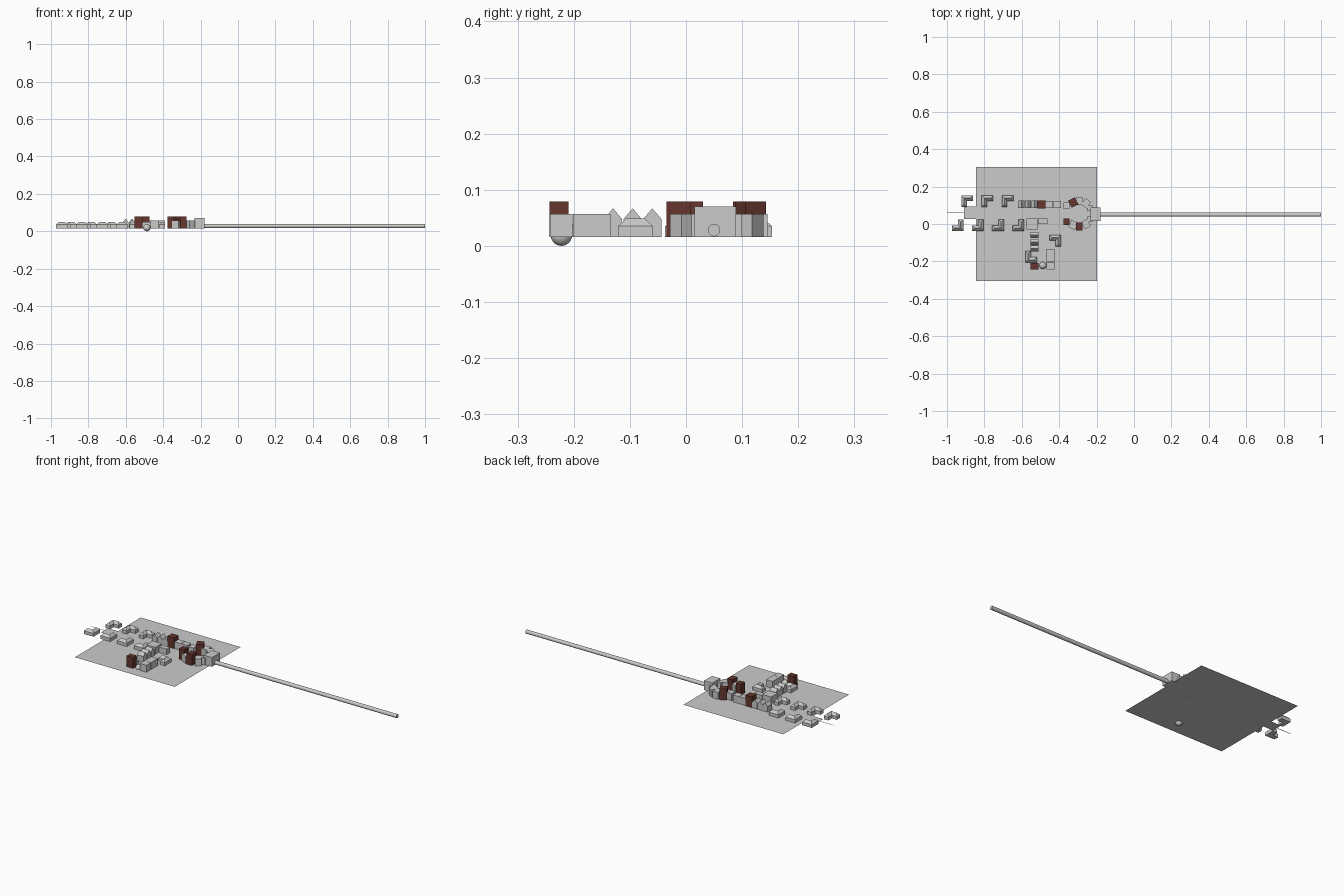
import bpy, bmesh, math
from mathutils import Matrix, Vector

if "Cube" in bpy.data.objects:
    bpy.data.objects.remove(bpy.data.objects["Cube"])

G = 0.016      # ground level
H = 0.057      # house height
T = 0.079      # tower height
MID = 0.055    # axis of main street

brown = bpy.data.materials.new("dark_brown")
brown.diffuse_color = (0.13, 0.037, 0.027, 1)
brown.use_nodes = True
brown.node_tree.nodes["Principled BSDF"].inputs["Base Color"].default_value = brown.diffuse_color


def finish(name, bm, mat=None, loc=(0, 0, 0), rot=0):
    bmesh.ops.recalc_face_normals(bm, faces=bm.faces)
    me = bpy.data.meshes.new(name)
    bm.to_mesh(me)
    bm.free()
    ob = bpy.data.objects.new(name, me)
    ob.location = loc
    ob.rotation_euler.z = math.radians(rot)
    bpy.context.collection.objects.link(ob)
    if mat:
        me.materials.append(mat)
    return ob


def block(name, x, y, sx, sy, top=H, rot=0, mat=None):
    bm = bmesh.new()
    bmesh.ops.create_cube(bm, size=1, matrix=Matrix.Diagonal((sx, sy, top - G, 1)))
    return finish(name, bm, mat, (x, y, (top + G) / 2), rot)


def flat(name, x0, x1, y0, y1, z):
    bm = bmesh.new()
    bm.faces.new([bm.verts.new(p) for p in
                  ((x0, y0, z), (x1, y0, z), (x1, y1, z), (x0, y1, z))])
    return finish(name, bm)


def gable_house(name, x, y, w, d, rot=0):
    # gable profile in xz, extruded along the ridge
    prof = [(-w/2, G), (w/2, G), (w/2, 0.048), (0, 0.067), (-w/2, 0.048)]
    bm = bmesh.new()
    f = bm.faces.new([bm.verts.new((a, -d/2, b)) for a, b in prof])
    ext = bmesh.ops.extrude_face_region(bm, geom=[f])
    for v in ext["geom"]:
        if isinstance(v, bmesh.types.BMVert):
            v.co.y += d
    finish(name, bm, None, (x, y, 0), rot)


def corner_house(name, x, y, rot=0, s=0.062, t=0.029):
    # L footprint with its corner at upper left and a hipped roof
    h = s / 2
    foot = [(-h, h), (-h, -h), (-h + t, -h), (-h + t, h - t), (h, h - t), (h, h)]
    bm = bmesh.new()
    lo = [bm.verts.new((a, b, G)) for a, b in foot]
    up = [bm.verts.new((a, b, 0.035)) for a, b in foot]
    c, e, r = -h + t/2, h - t/2, 0.049
    k, p, q = [bm.verts.new(v) for v in ((c, -c, r), (c, -e, r), (e, -c, r))]
    bm.faces.new(lo)
    for i in range(6):
        j = (i + 1) % 6
        bm.faces.new((lo[i], lo[j], up[j], up[i]))
    for f in ((up[0], up[1], p, k), (up[1], up[2], p), (up[2], up[3], k, p),
              (up[3], up[4], q, k), (up[4], up[5], q), (up[5], up[0], k, q)):
        bm.faces.new(f)
    finish(name, bm, None, (x, y, 0), rot)


# ground and streets
flat("ground", -0.845, -0.197, -0.305, 0.305, G)
flat("main_street", -0.91, -0.24, 0.028, 0.093, G + 0.001)
flat("side_street", -0.51, -0.455, -0.20, 0.028, G + 0.001)
flat("path_end", -1.0, -0.91, 0.058, 0.062, G + 0.001)

# corner houses along both streets
for i in range(3):
    corner_house(f"north_house_{i}", -0.892 + i * 0.108, 0.122)
for i in range(4):
    corner_house(f"south_house_{i}", -0.943 + i * 0.108, -0.006, 180)
corner_house("east_side_house", -0.422, -0.09, -90)
corner_house("west_side_house", -0.55, -0.175, 90)

# gabled terraces
for i in range(3):
    gable_house(f"north_terrace_{i}", -0.601 + i * 0.034, 0.105, 0.032, 0.04)
    gable_house(f"side_terrace_{i}", -0.532, -0.06 - i * 0.035, 0.032, 0.042, 90)

# flat-roofed blocks
block("north_block_west", -0.452, 0.105, 0.04, 0.037)
block("north_block_east", -0.41, 0.105, 0.04, 0.037)
block("corner_block", -0.545, 0.0, 0.058, 0.06)
block("junction_block", -0.487, 0.014, 0.05, 0.03, 0.05)
block("side_block_north", -0.446, -0.168, 0.042, 0.066)
block("side_block_south", -0.446, -0.222, 0.042, 0.04)

# towers on the streets
block("north_tower", -0.495, 0.105, 0.042, 0.042, T, 0, brown)
block("side_tower", -0.532, -0.226, 0.042, 0.034, T, 0, brown)

# ring of buildings round the square, mirrored about the street axis
ring = [(-0.361, 0.043, 0.033, 0.036, 0, {-1}),
        (-0.325, 0.060, 0.040, 0.042, 28, {1}),
        (-0.292, 0.068, 0.034, 0.044, 0, {-1}),
        (-0.257, 0.056, 0.036, 0.042, -35, set()),
        (-0.236, 0.030, 0.030, 0.030, 0, set())]
for side in (1, -1):
    for i, (x, dy, sx, sy, rot, tall) in enumerate(ring):
        is_tower = side in tall
        block(f"square_{'tower' if is_tower else 'house'}_{i}_{side}", x, MID + side * dy,
              sx, sy, T if is_tower else H, rot * side, brown if is_tower else None)

# gatehouse, long pole and ball
block("gatehouse", -0.206, 0.052, 0.054, 0.074, 0.07)
bm = bmesh.new()
bmesh.ops.create_cone(bm, cap_ends=True, segments=32, radius1=0.011, radius2=0.011, depth=1.2)
pole = finish("long_pole", bm, None, (0.4, 0.05, 0.028))
pole.rotation_euler = (0, math.pi / 2, 0)
bm = bmesh.new()
bmesh.ops.create_uvsphere(bm, u_segments=24, v_segments=12, radius=0.019)
ball = finish("ball", bm, None, (-0.487, -0.222, 0.019))
for ob in (pole, ball):
    for p in ob.data.polygons:
        p.use_smooth = len(p.vertices) <= 4
